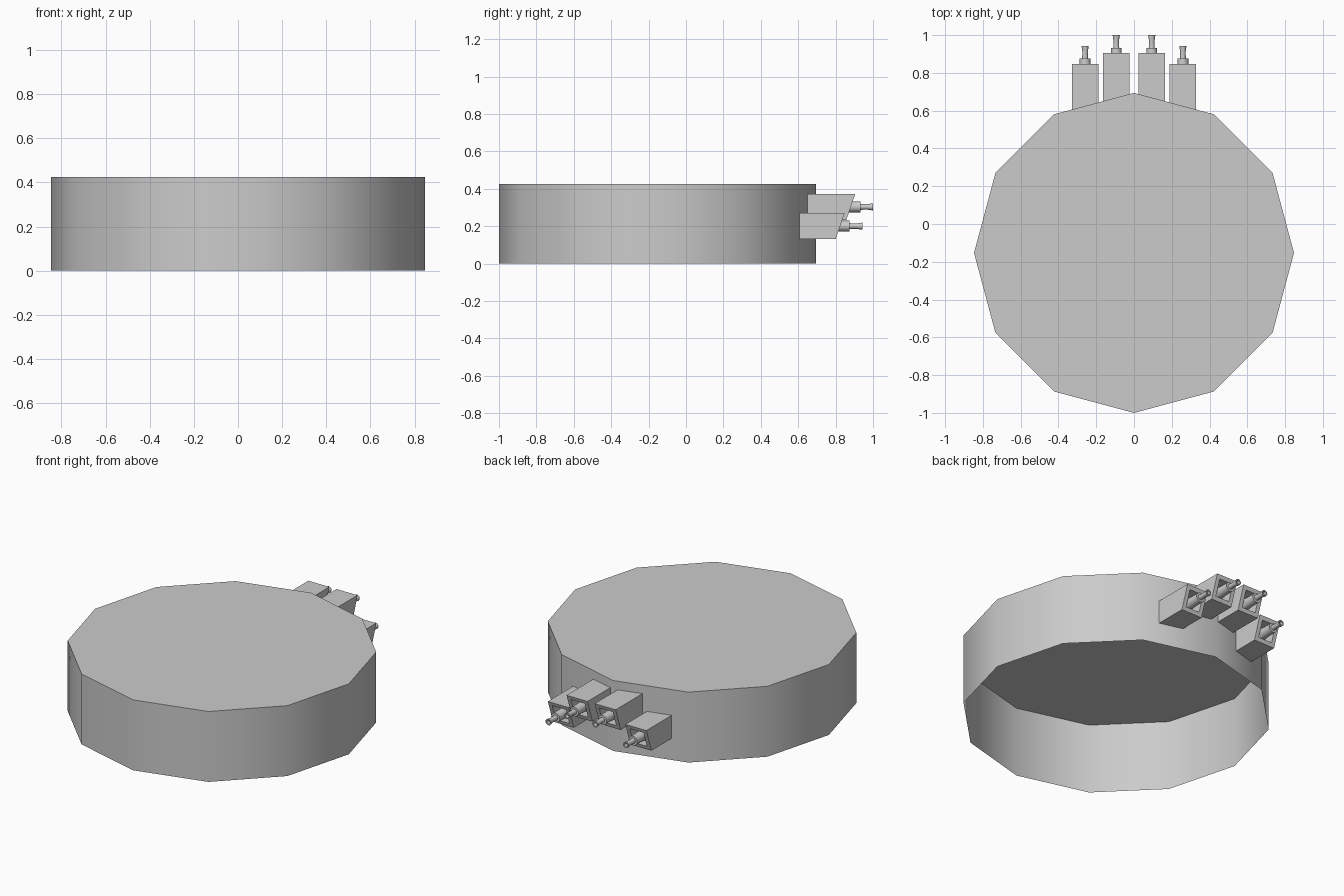
import bpy, bmesh, math
from mathutils import Vector, Matrix

if "Cube" in bpy.data.objects:
    bpy.data.objects.remove(bpy.data.objects["Cube"])


def finish(name, bm, smooth=None):
    me = bpy.data.meshes.new(name)
    bm.to_mesh(me)
    bm.free()
    ob = bpy.data.objects.new(name, me)
    bpy.context.collection.objects.link(ob)
    if smooth:
        bpy.ops.object.select_all(action='DESELECT')
        ob.select_set(True)
        bpy.context.view_layer.objects.active = ob
        bpy.ops.object.shade_smooth_by_angle(angle=math.radians(smooth))
    return ob


# Twelve-sided drum, open underneath
def drum():
    bm = bmesh.new()
    bmesh.ops.create_cone(bm, cap_ends=True, segments=12, radius1=0.847, radius2=0.847,
                          depth=0.425, matrix=Matrix.Translation((0, -0.153, 0.2125)))
    bottom = [f for f in bm.faces if f.normal.z < -0.9]
    bmesh.ops.delete(bm, geom=bottom, context='FACES_ONLY')
    finish("drum", bm, 40)


# Housing with a raked, recessed front
def housing(name, x, y_end, z):
    h = 0.07
    bm = bmesh.new()
    bmesh.ops.create_cube(bm, size=2)
    for v in bm.verts:
        top, front = v.co.z > 0, v.co.y > 0
        y = (y_end if top else y_end - 0.048) if front else y_end - 0.343
        v.co = Vector((x + v.co.x * h, y, z + v.co.z * h))
    bm.normal_update()
    face = max(bm.faces, key=lambda f: f.normal.y)
    bmesh.ops.inset_region(bm, faces=[face], thickness=0.024, use_even_offset=True)
    bmesh.ops.inset_region(bm, faces=[face], thickness=0.0, depth=0.0)
    bmesh.ops.translate(bm, verts=face.verts[:], vec=(0, -0.07, 0))
    finish(name, bm)


# Turned barrel: wide base, sleeve, thin tube, flared hollow muzzle
def barrel(name, x, y_end, z):
    profile = [(0.038, -0.11), (0.029, -0.03), (0.029, 0.027), (0.016, 0.027),
               (0.014, 0.06), (0.019, 0.095), (0.012, 0.095), (0.010, 0.06), (0, 0.06)]
    bm = bmesh.new()
    vs = [bm.verts.new((x + r, y_end + y, z)) for r, y in profile]
    edges = [bm.edges.new(p) for p in zip(vs, vs[1:])]
    bmesh.ops.spin(bm, geom=vs + edges, cent=(x, 0, z), axis=(0, 1, 0),
                   angle=math.tau, steps=12, use_duplicate=False)
    bmesh.ops.remove_doubles(bm, verts=bm.verts[:], dist=1e-5)
    bmesh.ops.recalc_face_normals(bm, faces=bm.faces[:])
    # Open tube: make sure the outer sleeve points outward
    f = max(bm.faces, key=lambda f: f.calc_area())
    c = f.calc_center_median() - Vector((x, 0, z))
    if f.normal.dot(Vector((c.x, 0, c.z))) < 0:
        bmesh.ops.reverse_faces(bm, faces=bm.faces[:])
    finish(name, bm, 40)


drum()
for side, s in (("left", -1), ("right", 1)):
    for spot, x, y, z in (("inner", 0.094, 0.905, 0.303), ("outer", 0.259, 0.848, 0.2)):
        housing(f"{spot}_housing_{side}", s * x, y, z)
        barrel(f"{spot}_barrel_{side}", s * x, y, z)
